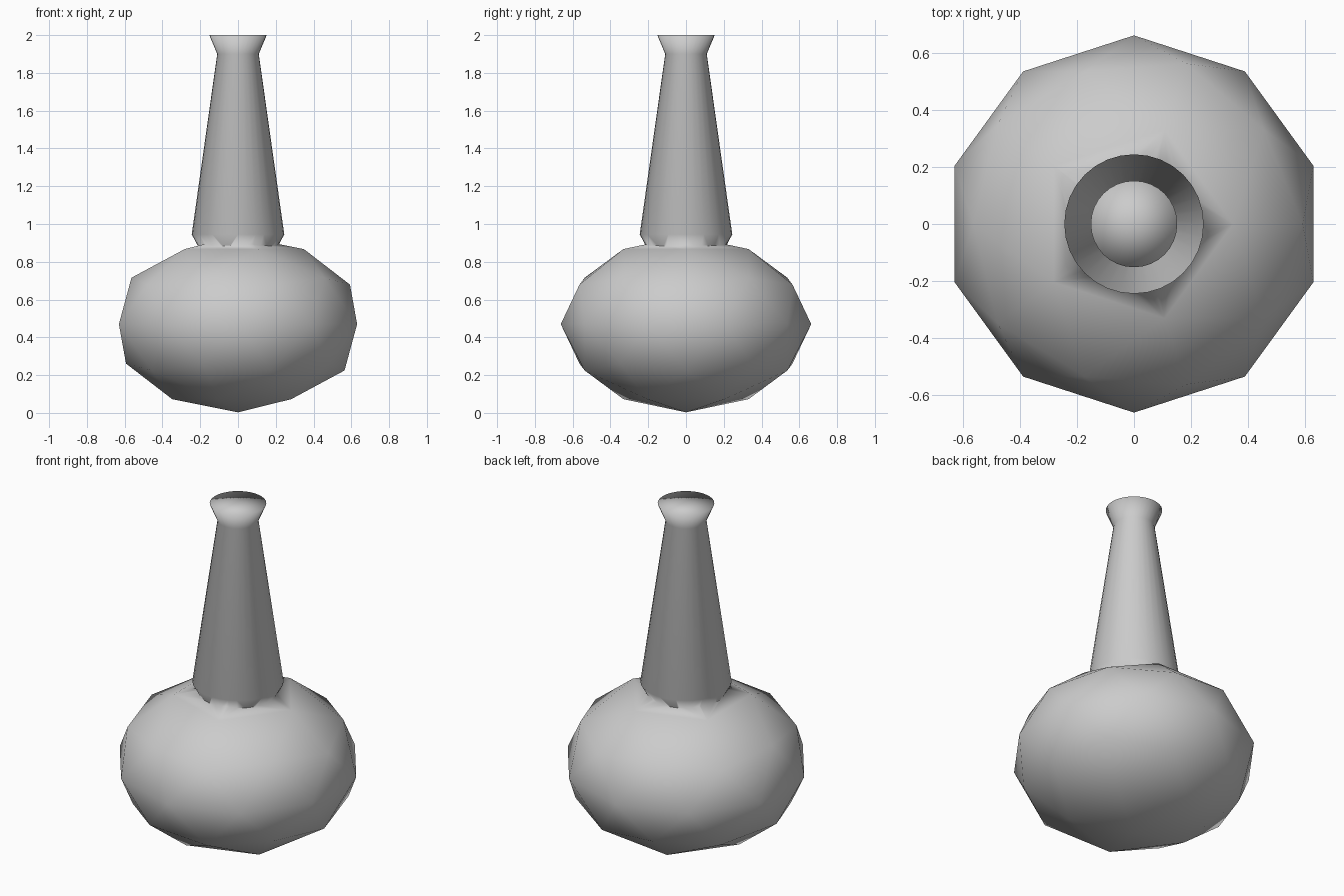
import bpy, bmesh, math

if "Cube" in bpy.data.objects:
    bpy.data.objects.remove(bpy.data.objects["Cube"])

# Bulbous faceted body: squashed icosphere
bpy.ops.mesh.primitive_ico_sphere_add(subdivisions=2, radius=1, location=(0, 0, 0.47))
body = bpy.context.object
body.name = "bottle"
body.scale = (0.663, 0.663, 0.467)
bpy.ops.object.transform_apply(location=True, rotation=False, scale=True)

# Tapered neck with flared lip: revolved profile (radius, height)
SEGMENTS = 32
profile = [(0.205, 0.84), (0.213, 0.885), (0.245, 0.945), (0.110, 1.90), (0.152, 2.0)]
bm = bmesh.new()
rings = []
for r, z in profile:
    rings.append([bm.verts.new((r * math.cos(2 * math.pi * i / SEGMENTS),
                                r * math.sin(2 * math.pi * i / SEGMENTS), z))
                  for i in range(SEGMENTS)])
for low, high in zip(rings, rings[1:]):
    for i in range(SEGMENTS):
        j = (i + 1) % SEGMENTS
        bm.faces.new((low[i], low[j], high[j], high[i]))
bm.faces.new(rings[0][::-1])
# Flat top closed as a fan
top = bm.faces.new(rings[-1])
bmesh.ops.poke(bm, faces=[top])
bmesh.ops.recalc_face_normals(bm, faces=bm.faces)
mesh = bpy.data.meshes.new("neck")
bm.to_mesh(mesh)
bm.free()
neck = bpy.data.objects.new("neck", mesh)
bpy.context.collection.objects.link(neck)

# Join neck and body into one skin, shaded smooth throughout
union = body.modifiers.new("join_neck", 'BOOLEAN')
union.operation = 'UNION'
union.solver = 'EXACT'
union.object = neck
bpy.context.view_layer.objects.active = body
bpy.ops.object.modifier_apply(modifier=union.name)
bpy.data.objects.remove(neck, do_unlink=True)
for p in body.data.polygons:
    p.use_smooth = True
